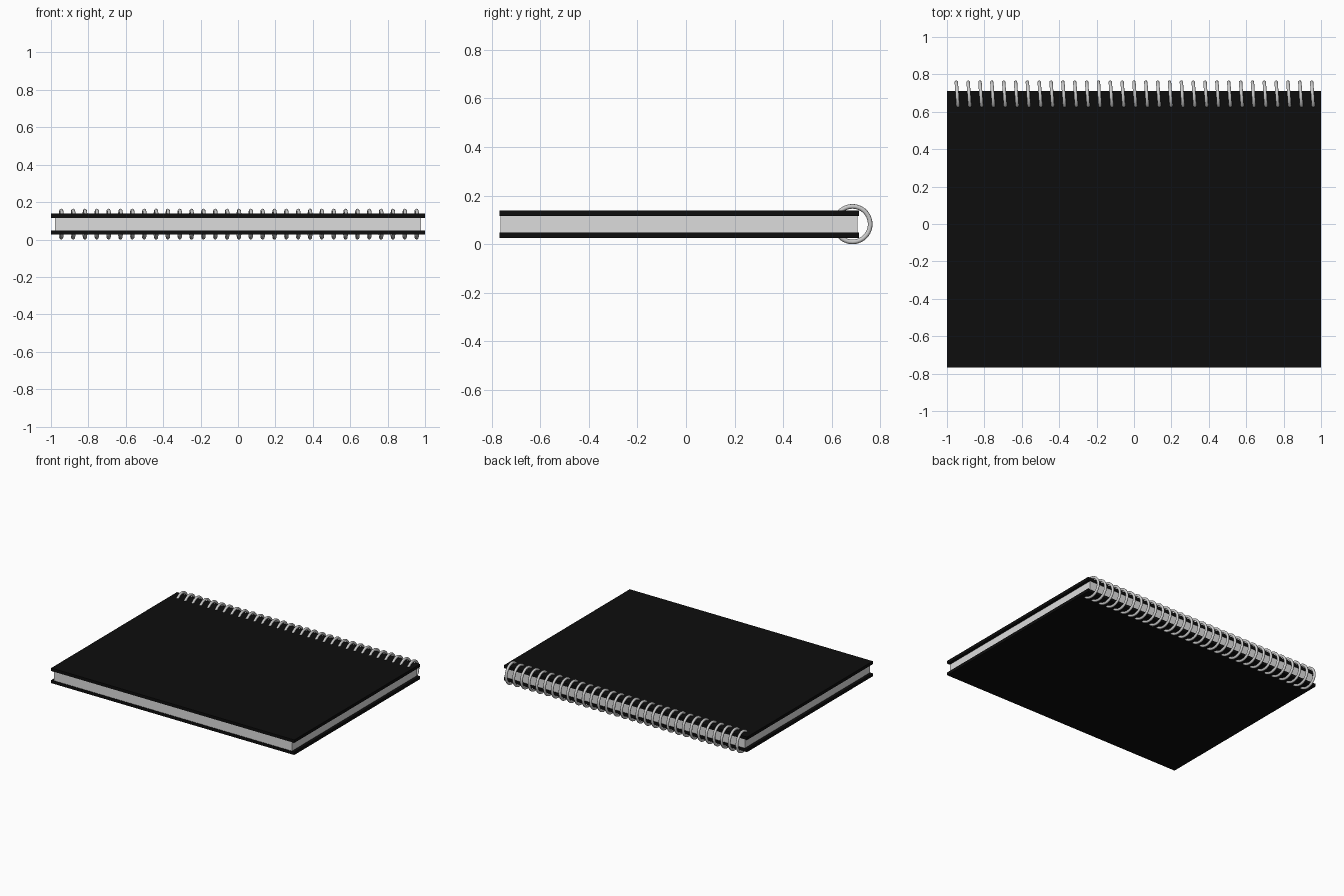
import bpy
import math

cube = bpy.data.objects.get("Cube")
if cube:
    bpy.data.objects.remove(cube, do_unlink=True)


def material(name, value, roughness):
    mat = bpy.data.materials.new(name)
    mat.use_nodes = True
    color = (value, value, value, 1)
    mat.diffuse_color = color
    bsdf = mat.node_tree.nodes["Principled BSDF"]
    bsdf.inputs["Base Color"].default_value = color
    bsdf.inputs["Roughness"].default_value = roughness
    return mat


black = material("cover black", 0.004, 0.6)
paper = material("paper white", 0.72, 0.8)
wire = material("wire silver", 0.6, 0.4)


def slab(name, x, y, z, mat):
    """Box spanning the given (low, high) ranges."""
    spans = (x, y, z)
    bpy.ops.mesh.primitive_cube_add(size=1, location=[(a + b) / 2 for a, b in spans])
    obj = bpy.context.object
    obj.name = name
    obj.scale = [b - a for a, b in spans]
    bpy.ops.object.transform_apply(location=False, rotation=False, scale=True)
    obj.data.materials.append(mat)
    return obj


# Covers and page block
slab("back_cover", (-1, 1), (-0.767, 0.711), (0.026, 0.048), black)
slab("front_cover", (-1, 1), (-0.767, 0.711), (0.116, 0.138), black)
slab("pages", (-0.978, 0.978), (-0.763, 0.706), (0.048, 0.116), paper)

# Binding rings along the back edge, each turned slightly
RINGS = 31
SPACING = 1.9 / (RINGS - 1)
bpy.ops.mesh.primitive_torus_add(
    major_radius=0.073, minor_radius=0.0095, major_segments=40, minor_segments=10,
    location=(-0.945, 0.685, 0.0825), rotation=(0, math.pi / 2, math.radians(4)))
rings = bpy.context.object
rings.name = "binding_rings"
rings.data.materials.append(wire)
bpy.ops.object.transform_apply(location=False, rotation=True, scale=False)
bpy.ops.object.shade_smooth()
array = rings.modifiers.new("row", 'ARRAY')
array.count = RINGS
array.use_relative_offset = False
array.use_constant_offset = True
array.constant_offset_displace = (SPACING, 0, 0)
